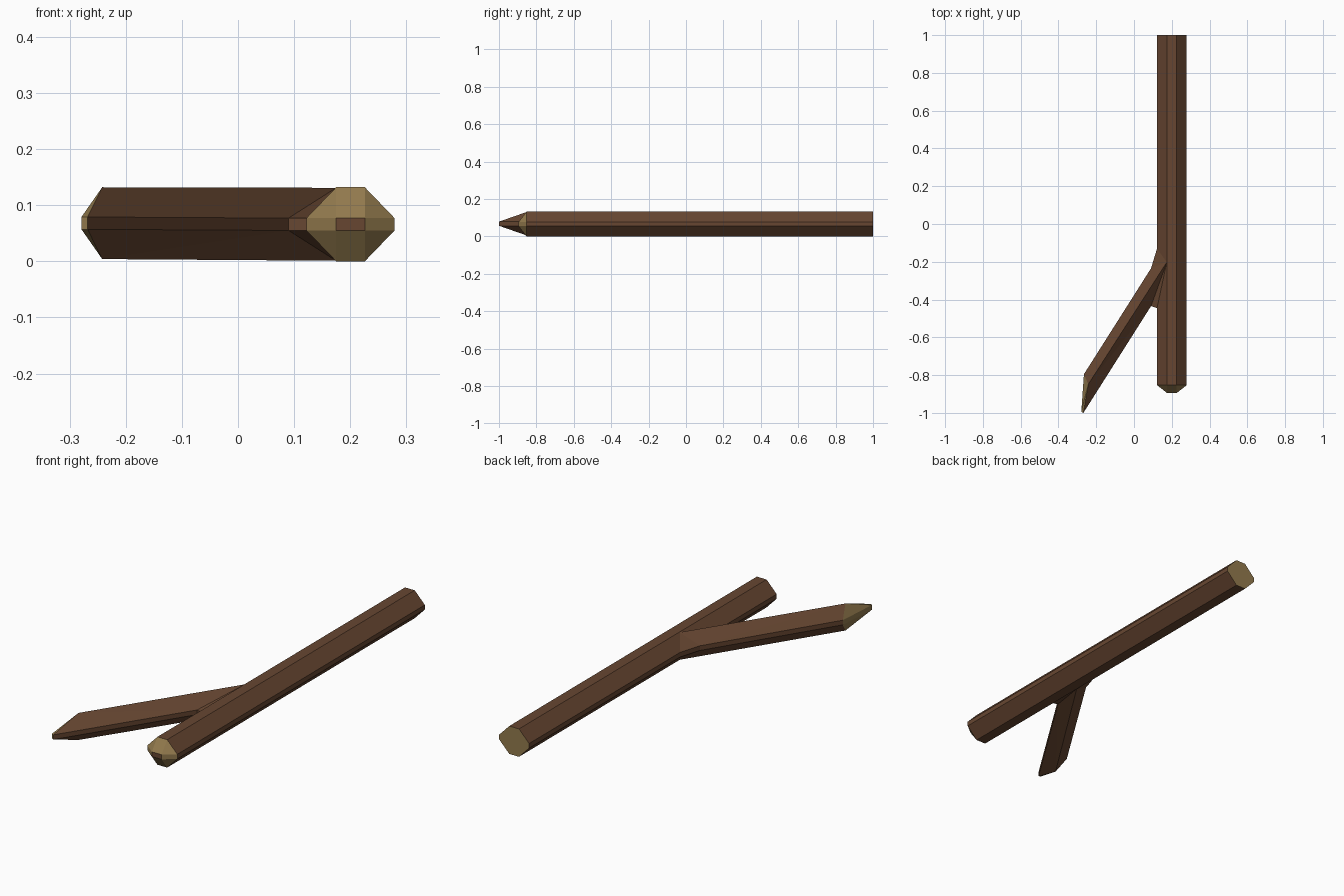
import bpy, bmesh

if "Cube" in bpy.data.objects:
    bpy.data.objects.remove(bpy.data.objects["Cube"])


def material(name, rgb):
    m = bpy.data.materials.new(name)
    m.diffuse_color = (*rgb, 1)
    m.use_nodes = True
    m.node_tree.nodes["Principled BSDF"].inputs["Base Color"].default_value = m.diffuse_color
    return m


BARK = material("brown bark", (0.135, 0.062, 0.031))
WOOD = material("pale cut wood", (0.29, 0.195, 0.075))


def loft(name, rings, seg_mats, start_mat=None, end_mat=None):
    """Skin a list of vertex rings; one material index per segment, optional caps."""
    bm = bmesh.new()
    vs = [[bm.verts.new(p) for p in r] for r in rings]
    n = len(vs[0])
    for a, b, mat in zip(vs, vs[1:], seg_mats):
        for i in range(n):
            j = (i + 1) % n
            bm.faces.new((a[i], a[j], b[j], b[i])).material_index = mat
    for ring, mat in ((vs[0], start_mat), (vs[-1], end_mat)):
        if mat is not None:
            bm.faces.new(ring).material_index = mat
    bmesh.ops.remove_doubles(bm, verts=bm.verts, dist=0.0005)
    bmesh.ops.triangulate(bm, faces=[f for f in bm.faces if len(f.verts) < 6])
    bmesh.ops.recalc_face_normals(bm, faces=bm.faces)
    me = bpy.data.meshes.new(name)
    bm.to_mesh(me)
    bm.free()
    me.materials.append(BARK)
    me.materials.append(WOOD)
    ob = bpy.data.objects.new(name, me)
    bpy.context.collection.objects.link(ob)
    return ob


# Main log: eight-sided, chamfered pale front end, flat pale back end
CX, CZ = 0.2005, 0.066


def octagon(y, w, h):
    a, b = 0.0255, 0.011
    pts = [(a, h), (w, b), (w, -b), (a, -h), (-a, -h), (-w, -b), (-w, b), (-a, h)]
    return [(CX + x, y, CZ + z) for x, z in pts]


loft("main_log",
     [octagon(1.0, 0.0785, 0.066), octagon(-0.853, 0.0785, 0.066),
      octagon(-0.895, 0.0255, 0.011)],
     [0, 1], start_mat=1, end_mat=0)


# Side branch: six-sided with a ridge above and below, obliquely cut tip
def hexring(left, ridge, right, cz=0.066, h=0.065):
    b = 0.011
    return [(*ridge, cz + h), (*left, cz + b), (*left, cz - b),
            (*ridge, cz - h), (*right, cz - b), (*right, cz + b)]


TIP = (-0.279, -0.994)
END_R = (-0.268, -1.0)
loft("side_branch",
     [hexring((0.122, -0.13), (0.175, -0.2), (0.122, -0.445)),
      hexring((0.09, -0.235), (0.175, -0.2), (0.09, -0.435)),
      hexring((-0.265, -0.795), (-0.242, -0.848), END_R, 0.068, 0.064),
      hexring(TIP, TIP, TIP, 0.068, 0.011)],
     [0, 0, 1])
